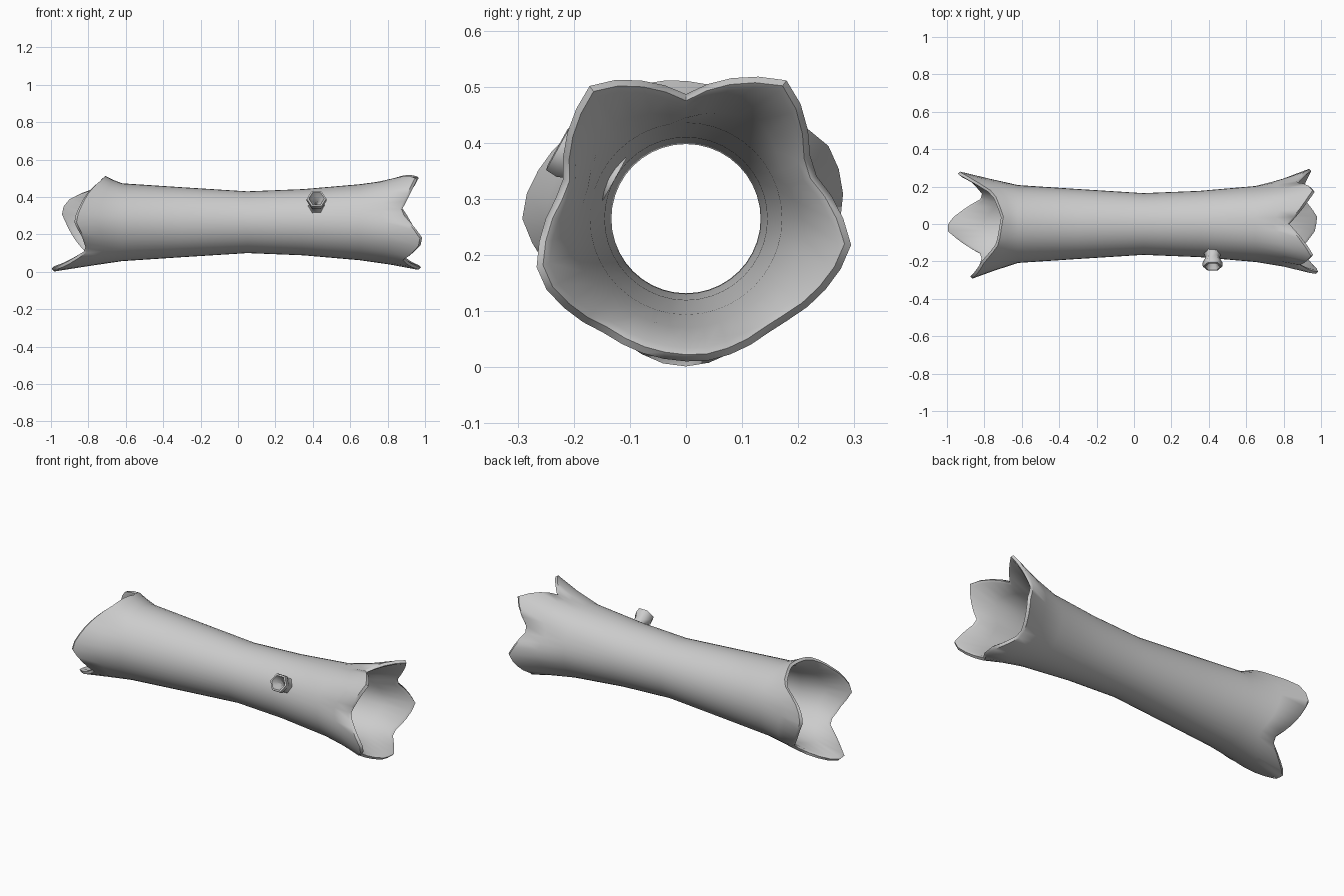
import bpy, bmesh
from math import cos, sin, radians, pi
from mathutils import Vector

if "Cube" in bpy.data.objects:
    bpy.data.objects.remove(bpy.data.objects["Cube"])

N = 40        # sides around the log
CZ = 0.265    # height of the log axis

# Torn rims: angle around the axis, x reach, radius
RIGHT = [(-80, .98, .256), (-50, .89, .25), (-10, .95, .30), (22, .87, .237),
         (53, .97, .307), (90, .83, .222), (125, .96, .294), (165, .87, .225),
         (201, .995, .285), (235, .89, .25), (262, .97, .253)]
LEFT = [(-98, -1.0, .262), (-86, -.99, .264), (-50, -.80, .235), (-15, -.89, .262),
        (13, -.95, .287), (27, -.90, .285), (48, -.76, .25), (80, -.71, .242),
        (115, -.735, .255), (142, -.81, .255), (178, -.88, .295), (200, -.83, .26),
        (222, -.81, .23)]
# Waisted body: x, outer radius
BODY = [(-.62, .208), (-.3, .187), (.05, .165), (.35, .177), (.65, .203)]


def rim(keys, deg):
    """Interpolate a rim's reach and radius at an angle."""
    start = keys[0][0]
    a = (deg - start) % 360 + start
    loop = keys + [(start + 360, keys[0][1], keys[0][2])]
    for (a0, x0, r0), (a1, x1, r1) in zip(loop, loop[1:]):
        if a0 <= a <= a1:
            t = (a - a0) / (a1 - a0)
            return x0 + (x1 - x0) * t, r0 + (r1 - r0) * t


def loft(name, columns, angle):
    """Skin closed section loops into a closed surface."""
    bm = bmesh.new()
    vs = [[bm.verts.new(p) for p in col] for col in columns]
    n, m = len(vs), len(vs[0])
    for i in range(n):
        for j in range(m):
            k, l = (i + 1) % n, (j + 1) % m
            bm.faces.new((vs[i][j], vs[k][j], vs[k][l], vs[i][l]))
    bmesh.ops.recalc_face_normals(bm, faces=bm.faces)
    me = bpy.data.meshes.new(name)
    bm.to_mesh(me)
    bm.free()
    ob = bpy.data.objects.new(name, me)
    bpy.context.collection.objects.link(ob)
    bpy.ops.object.select_all(action='DESELECT')
    ob.select_set(True)
    bpy.context.view_layer.objects.active = ob
    bpy.ops.object.shade_smooth_by_angle(angle=radians(angle))
    return ob


# Hollow log: each column runs along the outside, over the rim and back inside
columns = []
for i in range(N):
    deg = 360 * i / N
    c, s = cos(radians(deg)), sin(radians(deg))
    xl, rl = rim(LEFT, deg)
    xr, rr = rim(RIGHT, deg)
    ml = ((xl - .62) / 2, rl * .5 + .208 * .5)
    mr = ((xr + .65) / 2, rr * .45 + .203 * .55)
    outer = [(xl + .012, rl), ml] + BODY + [mr, (xr - .012, rr)]
    inner = [(x, r - .032) for x, r in reversed(outer[1:-1])]
    prof = (outer + [(xr, rr - .012), (xr - .014, rr - .024)] + inner
            + [(xl + .014, rl - .024), (xl, rl - .012)])
    columns.append([(x, r * c, CZ + r * s) for x, r in prof])
loft("hollow_log", columns, 60)

# Broken branch stub: six-sided, pointing radially out of the front
a = radians(151)
out = Vector((0, cos(a), sin(a)))
side = Vector((1, 0, 0))
up = out.cross(side)
STUB = [(.145, .05), (.178, .046), (.205, .038), (.238, .054), (.26, .052),
        (.262, .042), (.235, .03), (.20, .004), (.15, .004)]
cols = []
for i in range(6):
    t = 2 * pi * i / 6
    d = side * cos(t) + up * sin(t)
    cols.append([Vector((.42, 0, CZ)) + out * h + d * r for h, r in STUB])
loft("branch_stub", cols, 65)
